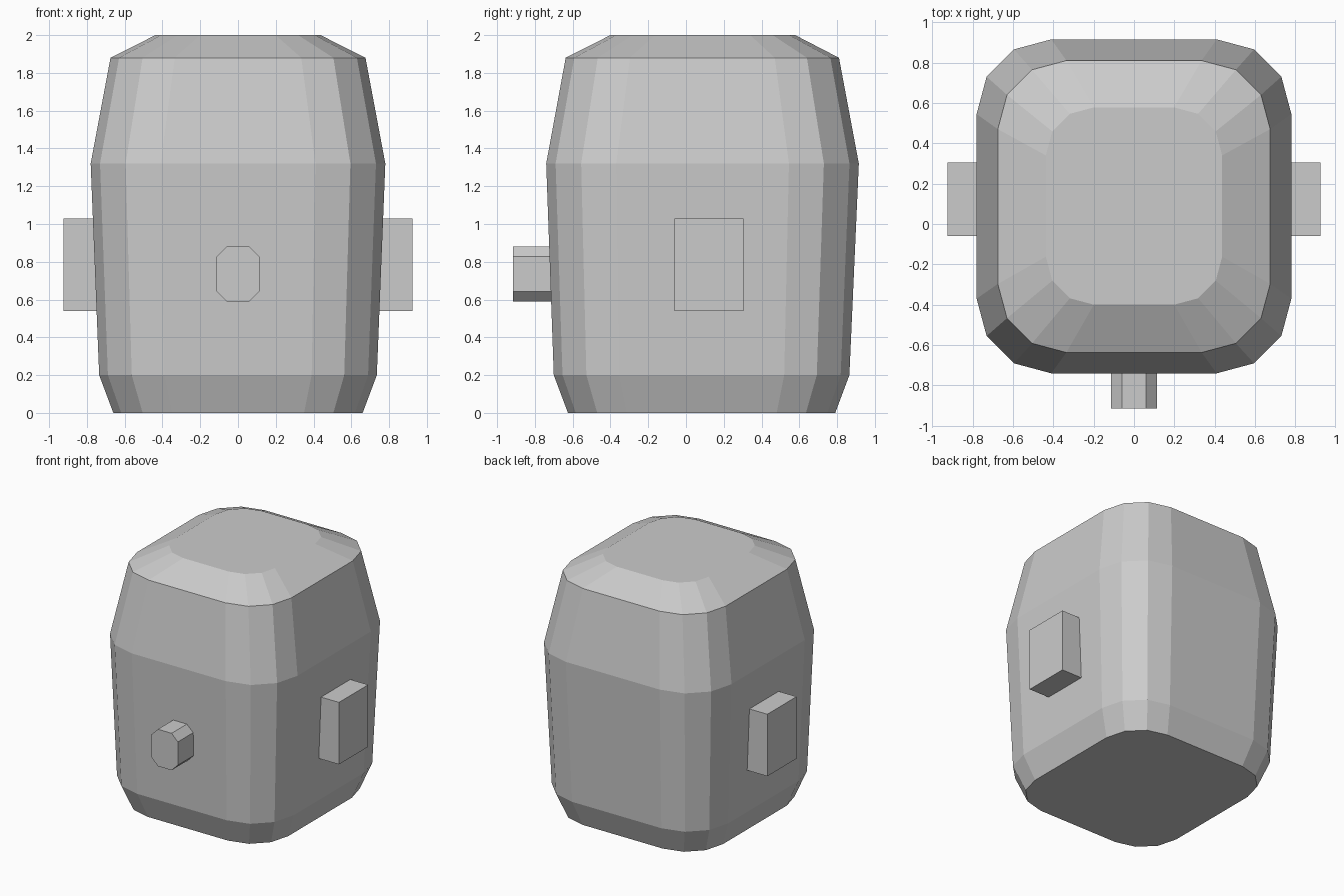
import bpy, bmesh
from math import cos, sin, pi

cube = bpy.data.objects.get("Cube")
if cube:
    bpy.data.objects.remove(cube, do_unlink=True)

grey = bpy.data.materials.new("plain_grey")
grey.use_nodes = True
colour = (0.6, 0.6, 0.6, 1)
grey.diffuse_color = colour
grey.node_tree.nodes["Principled BSDF"].inputs["Base Color"].default_value = colour


def rounded_ring(half_x, half_y, radius, segments):
    """Outline of a rectangle with rounded corners, counter-clockwise."""
    points = []
    for corner, (sx, sy) in enumerate([(1, 1), (-1, 1), (-1, -1), (1, -1)]):
        for i in range(segments + 1):
            a = (corner + i / segments) * pi / 2
            points.append((sx * (half_x - radius) + radius * cos(a),
                           sy * (half_y - radius) + radius * sin(a)))
    return points


def loft(name, rings):
    """Closed solid skinned over matching rings of 3D points."""
    bm = bmesh.new()
    loops = [[bm.verts.new(p) for p in ring] for ring in rings]
    n = len(loops[0])
    for low, high in zip(loops, loops[1:]):
        for i in range(n):
            j = (i + 1) % n
            bm.faces.new((low[i], low[j], high[j], high[i]))
    bm.faces.new(loops[0][::-1])
    bm.faces.new(loops[-1])
    bmesh.ops.recalc_face_normals(bm, faces=bm.faces)
    mesh = bpy.data.meshes.new(name)
    bm.to_mesh(mesh)
    bm.free()
    mesh.materials.append(grey)
    obj = bpy.data.objects.new(name, mesh)
    bpy.context.collection.objects.link(obj)
    return obj


# Barrel body: height, half width, front y, back y, corner radius
sections = [
    (0.00, 0.66, -0.625, 0.79, 0.31),
    (0.20, 0.735, -0.70, 0.865, 0.345),
    (1.32, 0.78, -0.74, 0.915, 0.37),
    (1.88, 0.675, -0.637, 0.81, 0.34),
    (2.00, 0.437, -0.40, 0.578, 0.238),
]
body_rings = []
for z, half_x, front, back, radius in sections:
    mid = (front + back) / 2
    outline = rounded_ring(half_x, (back - front) / 2, radius, 3)
    body_rings.append([(x, y + mid, z) for x, y in outline])
loft("body", body_rings)

# Side blocks
for side, name in ((1, "left_side_block"), (-1, "right_side_block")):
    block = [(-0.06, 0.54), (0.305, 0.54), (0.305, 1.03), (-0.06, 1.03)]
    loft(name, [[(side * x, y, z) for y, z in block] for x in (0.70, 0.925)])

# Front peg with chamfered corners
outline = rounded_ring(0.114, 0.146, 0.054, 1)
loft("front_peg", [[(x, y, z + 0.735) for x, z in outline] for y in (-0.915, -0.65)])
